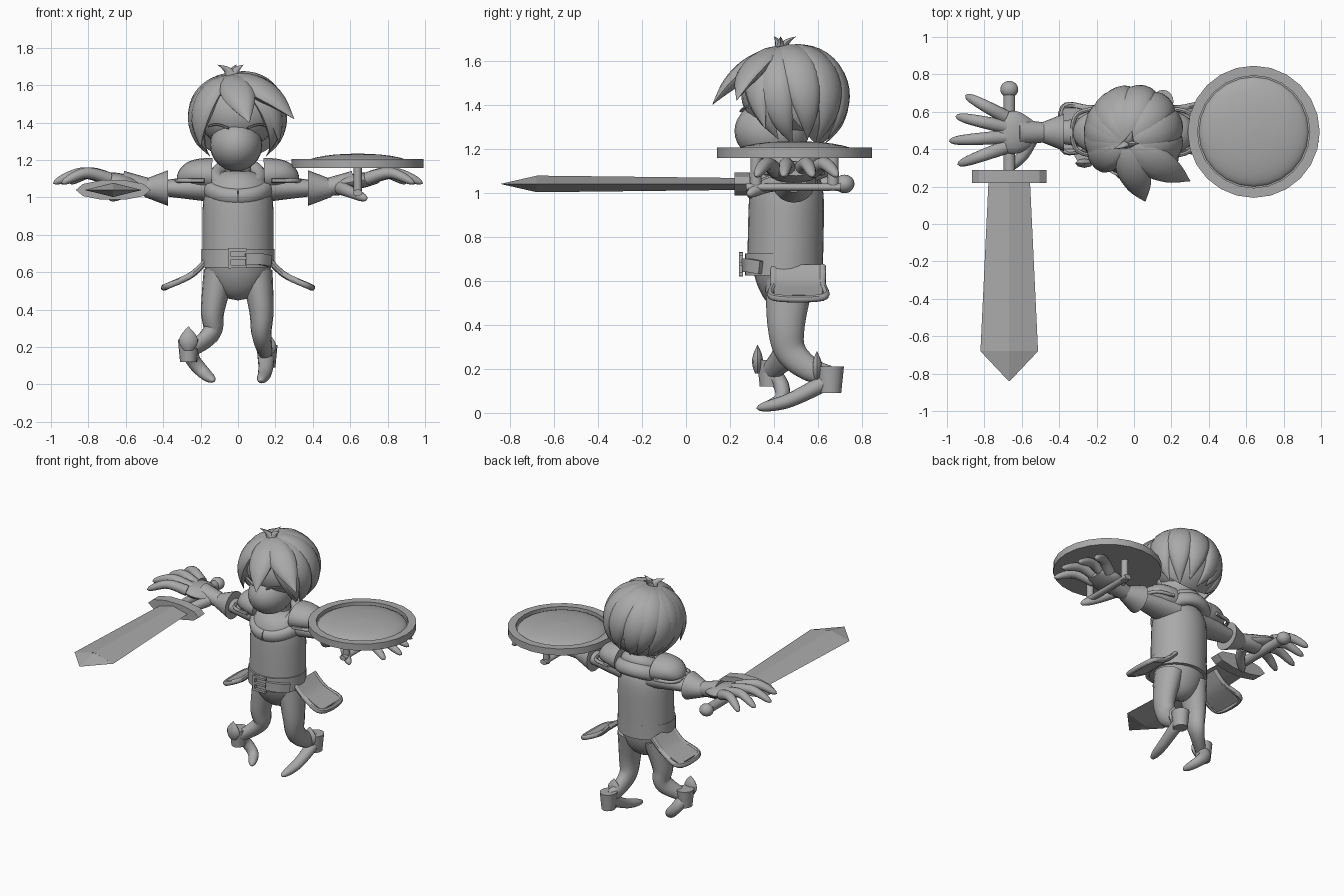
import bpy, bmesh, math
from mathutils import Vector

if "Cube" in bpy.data.objects:
    bpy.data.objects.remove(bpy.data.objects["Cube"], do_unlink=True)

clay = bpy.data.materials.new("clay_grey")
clay.use_nodes = True
GREY = (.4, .4, .4, 1)
clay.diffuse_color = GREY
clay.node_tree.nodes["Principled BSDF"].inputs["Base Color"].default_value = GREY

X, Y, Z = Vector((1, 0, 0)), Vector((0, 1, 0)), Vector((0, 0, 1))
HEAD = Vector((0, .48, 1.42))
CROWN = Vector((-.2, -.2, 1)).normalized()


# Width rules along a sweep, from its start (0) to its end (1)
def even(t):
    return 1


def taper(end):
    return lambda t: 1 + (end - 1) * t


def rounded(t):
    return math.sqrt(max(1 - t ** 8, 0))


def fingertip(t):
    return rounded(t) * (1 - t / 3)


def leaf(t):
    return math.sin(math.pi * (.15 + .85 * t))


def dome(t):
    return math.sqrt(max(1 - t * t, 0))


def catmull(points, steps):
    """Smooth curve through the points."""
    points = [Vector(p) for p in points]
    out = []
    for i, (p, q) in enumerate(zip(points, points[1:])):
        before, after = points[max(i - 1, 0)], points[min(i + 2, len(points) - 1)]
        start, end = (q - before) / 2, (after - p) / 2
        for k in range(steps):
            t = k / steps
            out.append(p + start * t + (3 * (q - p) - 2 * start - end) * t * t
                       + (2 * (p - q) + start + end) * t ** 3)
    return out + [points[-1]]


def sweep(name, points, width, depth, shape=even, ref=X, sides=16, steps=8, box=False, angle=45):
    """Sweep an ellipse or box: width runs along ref, or around the head when ref is None."""
    path = catmull(points, steps)
    lengths = [0]
    for p, q in zip(path, path[1:]):
        lengths.append(lengths[-1] + (q - p).length)
    turn, grow = (math.pi / 4, math.sqrt(2)) if box else (0, 1)
    bm = bmesh.new()
    rings = []
    for i, p in enumerate(path):
        tangent = (path[min(i + 1, len(path) - 1)] - path[max(i - 1, 0)]).normalized()
        side = tangent.cross(p - HEAD) if ref is None else ref - tangent * ref.dot(tangent)
        side.normalize()
        other = tangent.cross(side)
        size = grow * max(shape(lengths[i] / lengths[-1]), .02)
        angles = [math.tau * k / sides + turn for k in range(sides)]
        rings.append([bm.verts.new(p + side * width * size * math.cos(a) + other * depth * size * math.sin(a))
                      for a in angles])
    for low, high in zip(rings, rings[1:]):
        for k in range(sides):
            bm.faces.new((low[k], low[k - 1], high[k - 1], high[k]))
    bm.faces.new(rings[0])
    bm.faces.new(rings[-1])
    return finish(name, bm, angle)


def finish(name, bm, angle=45):
    bmesh.ops.recalc_face_normals(bm, faces=bm.faces)
    mesh = bpy.data.meshes.new(name)
    bm.to_mesh(mesh)
    bm.free()
    mesh.materials.append(clay)
    mesh.polygons.foreach_set("use_smooth", [True] * len(mesh.polygons))
    mesh.set_sharp_from_angle(angle=math.radians(angle))
    bpy.context.collection.objects.link(bpy.data.objects.new(name, mesh))


def ball(name, centre, radii):
    bm = bmesh.new()
    bmesh.ops.create_uvsphere(bm, u_segments=24, v_segments=16, radius=1)
    bmesh.ops.scale(bm, vec=Vector(radii), verts=bm.verts)
    bmesh.ops.translate(bm, vec=Vector(centre), verts=bm.verts)
    finish(name, bm)


def hair_lock(name, tip, width, depth=.045):
    """Lock that follows the skull from the crown and flares out to its tip."""
    direction = tip.normalized()
    path = []
    for k in range(7):
        t = k / 6
        path.append(HEAD + CROWN.slerp(direction, t) * (.225 + (tip.length - .225) * t ** 3))
    sweep(name, path, width, depth, leaf, ref=None, sides=12, steps=3)


# Torso, neck and hips
sweep("tunic", [(0, .45, .66), (0, .46, 1.15)], .19, .172, rounded, sides=28, steps=20)
sweep("neck", [(0, .48, 1.1), (0, .47, 1.25)], .07, .07)
sweep("hips", [(0, .45, .7), (0, .47, .45)], .185, .15, dome, sides=24, steps=16)

# Draped cowl, hanging low at the front
for name, size, lift in (("cowl", .155, 0), ("cowl_fold", .115, .045)):
    loop = []
    for k in range(25):
        a = math.tau * k / 24
        drop = .06 * (1 + math.cos(a))
        loop.append((size * math.sin(a), .47 - size * math.cos(a), 1.12 + lift - drop))
    sweep(name, loop, .05, .04, ref=Vector((0, -.5, 1)), sides=12, steps=2)

# Belt and buckle
sweep("belt", [(0, .445, .625), (0, .445, .725)], .194, .178, sides=32, steps=1)
sweep("belt_strap", [(.04, .265, .67), (.12, .285, .67), (.17, .34, .66)], .03, .012, ref=Z, sides=4, box=True)
for k in (-1, 0, 1):
    height = .675 + k * .045
    sweep("buckle_bar", [(-.05, .25, height), (.045, .25, height)], .01, .008, ref=Y, sides=4, steps=1, box=True)
sweep("buckle_post", [(-.045, .25, .62), (-.045, .25, .73)], .008, .01, sides=4, steps=1, box=True)

# Head with a rounded jaw, closed eyes and ears
ball("skull", (0, .46, 1.45), (.215, .21, .19))
ball("jaw", (-.01, .39, 1.28), (.14, .17, .14))
for s in (-1, 1):
    sweep("closed_eye", [(s * .05, .25, 1.37), (s * .11, .275, 1.39), (s * .16, .31, 1.38)],
          .006, .009, ref=Z, sides=6)
    ball("ear", (s * .21, .45, 1.35), (.025, .04, .06))

# Hair cap, cut away over the face
cap = bmesh.new()
bmesh.ops.create_uvsphere(cap, u_segments=32, v_segments=20, radius=.24)
bmesh.ops.bisect_plane(cap, geom=cap.verts[:] + cap.edges[:] + cap.faces[:], plane_co=(0, -.12, .06),
                       plane_no=(0, -.75, -.66), clear_outer=True)
bmesh.ops.holes_fill(cap, edges=cap.edges)
bmesh.ops.translate(cap, vec=HEAD, verts=cap.verts)
finish("hair_cap", cap)

# Locks fanning around the sides and back, then the swept fringe and crown tufts
for k in range(11):
    around, down = math.radians(22 * k - 20), math.radians(45 + 8 * (k % 2))
    flat = math.cos(down)
    hair_lock("hair_lock", Vector((flat * math.cos(around), flat * math.sin(around), -math.sin(down))) * .25, .09)
hair_lock("fringe_long", Vector((.3, -.25, 0)), .09)
hair_lock("fringe_middle", Vector((.06, -.36, -.02)), .09)
hair_lock("fringe_side", Vector((-.2, -.13, -.15)), .09)
hair_lock("fringe_temple", Vector((.22, -.12, -.13)), .08)
for dx, dy in ((.06, 0), (-.08, -.03), (.02, .07)):
    root = Vector((-.03, .43, 1.63))
    sweep("crown_tuft", [root, root + Vector((dx / 3, dy / 3, .05)), root + Vector((dx, dy, .08))],
          .04, .03, taper(0), sides=8)


# Arms, shoulder guards, gloves and hip flaps on both sides
def arm(s, x, dy=0, dz=0):
    return Vector((s * x, .49 + dy, 1.05 + dz))


for s in (-1, 1):
    sweep("sleeve", [arm(s, .1), arm(s, .45)], .11, .08, taper(.45), ref=Y)
    sweep("shoulder_guard", [arm(s, .14, 0, .07), arm(s, .24, 0, .07), arm(s, .32, 0, .03)],
          .125, .09, dome, ref=Y, sides=20)
    sweep("guard_rim", [arm(s, .18, -.13, .04), arm(s, .3, -.1, .04), arm(s, .33, 0, .04),
                        arm(s, .3, .1, .04), arm(s, .18, .13, .04)], .012, .012, ref=Z, sides=8, steps=4)
    sweep("glove_cuff", [arm(s, .375), arm(s, .5)], .1, .095, taper(.5), ref=Y, sides=20, steps=1)
    sweep("wrist", [arm(s, .45), arm(s, .62, 0, .03)], .05, .045, taper(1.4), ref=Y)
    sweep("palm", [arm(s, .54, 0, .02), arm(s, .65, 0, .04), arm(s, .75, .01, .05)], .115, .042,
          lambda t: .55 + .45 * math.sin(math.pi * t), ref=Y)
    for k, name in enumerate(("index", "middle", "ring", "little")):
        fan = math.radians(16 * k - 20)
        reach = .3 - .03 * abs(k - 1)
        dx, dy = reach * math.cos(fan), reach * math.sin(fan)
        spread = .055 * k - .08
        sweep(name + "_finger", [arm(s, .69, spread, .05), arm(s, .69 + dx / 2, spread + dy / 2, .08),
                                 arm(s, .69 + dx, spread + dy, .025)], .038, .035, fingertip, ref=Y, sides=12)
    sweep("thumb", [arm(s, .55, -.04), arm(s, .6, -.13, -.02), arm(s, .69, -.21, -.06)],
          .038, .036, fingertip, ref=Z, sides=12)
    flap = [Vector((s * .165, .51, .665)), Vector((s * .25, .51, .585)), Vector((s * .38, .51, .525))]
    sweep("hip_flap", flap, .11, .012, ref=Y, sides=4, box=True)
    rim = [p - Y * .11 for p in flap] + [p + Y * .11 for p in reversed(flap)]
    sweep("flap_rim", rim, .017, .017, ref=Vector((.3, .1, 1)), sides=8, steps=6)

# Legs and boots, with the feet trailing forward from bent ankles
sweep("left_leg", [(.1, .47, .6), (.125, .455, .4), (.125, .475, .28), (.14, .56, .2), (.15, .65, .17)],
      .085, .11, taper(.4))
sweep("right_leg", [(-.1, .47, .6), (-.135, .455, .4), (-.14, .46, .28), (-.24, .385, .19)],
      .085, .11, taper(.4))
sweep("left_foot", [(.15, .65, .15), (.15, .56, .1), (.14, .45, .05), (.12, .32, .02)], .045, .04, fingertip)
sweep("right_foot", [(-.26, .37, .2), (-.24, .43, .13), (-.18, .43, .06), (-.13, .34, .02)], .045, .04, fingertip)
for side, ankle in (("left", Vector((.155, .655, .15))), ("right", Vector((-.265, .385, .18)))):
    sweep(side + "_boot_cuff", [ankle - Z * .06, ankle + Z * .06], .045, .05, taper(1.25), steps=1)
    front = ankle - Y * .06
    sweep(side + "_boot_leaf", [front, front + Z * .13], .05, .025, leaf, sides=8)

# Sword lying forward under the right palm
hilt = Vector((-.667, .25, 1.04))
shoulder = hilt - Y * .93
sweep("blade", [hilt, shoulder], .11, .027, taper(1.4), sides=4, steps=1, angle=10)
sweep("blade_tip", [shoulder, shoulder - Y * .16], .154, .037, taper(0), sides=4, steps=1, angle=10)
sweep("sword_guard", [hilt - Y * .03, hilt + Y * .04], .2, .055, sides=10, steps=1, angle=25)
sweep("sword_grip", [hilt, hilt + Y * .45], .032, .032, steps=1)
ball("pommel", hilt + Y * .47, (.048, .045, .042))

# Round shield carried flat above the left hand, with its handle
shield = Vector((.64, .493, 1.158))
sweep("shield_plate", [shield, shield + Z * .022], .33, .33, sides=24, steps=1, angle=25)
sweep("shield_dome", [shield + Z * .015, shield + Z * .077], .295, .295, dome, sides=24, angle=25)
ring = bmesh.new()
corners = [ring.verts.new((r, 0, z)) for r, z in ((.3, 0), (.353, 0), (.353, .047), (.3, .047))]
edges = [ring.edges.new((corners[k - 1], corners[k])) for k in range(4)]
bmesh.ops.spin(ring, geom=corners + edges, axis=Z, cent=(0, 0, 0), angle=math.tau, steps=24)
bmesh.ops.remove_doubles(ring, verts=ring.verts, dist=.0005)
bmesh.ops.translate(ring, vec=shield, verts=ring.verts)
finish("shield_rim", ring, 25)
for s in (-1, 1):
    foot = shield + Y * s * .175
    sweep("handle_post", [foot - Z * .15, foot], .022, .025, sides=12, steps=1)
bar = shield - Z * .133
sweep("handle_bar", [bar - Y * .22, bar + Y * .21], .025, .018, sides=12, steps=1)
